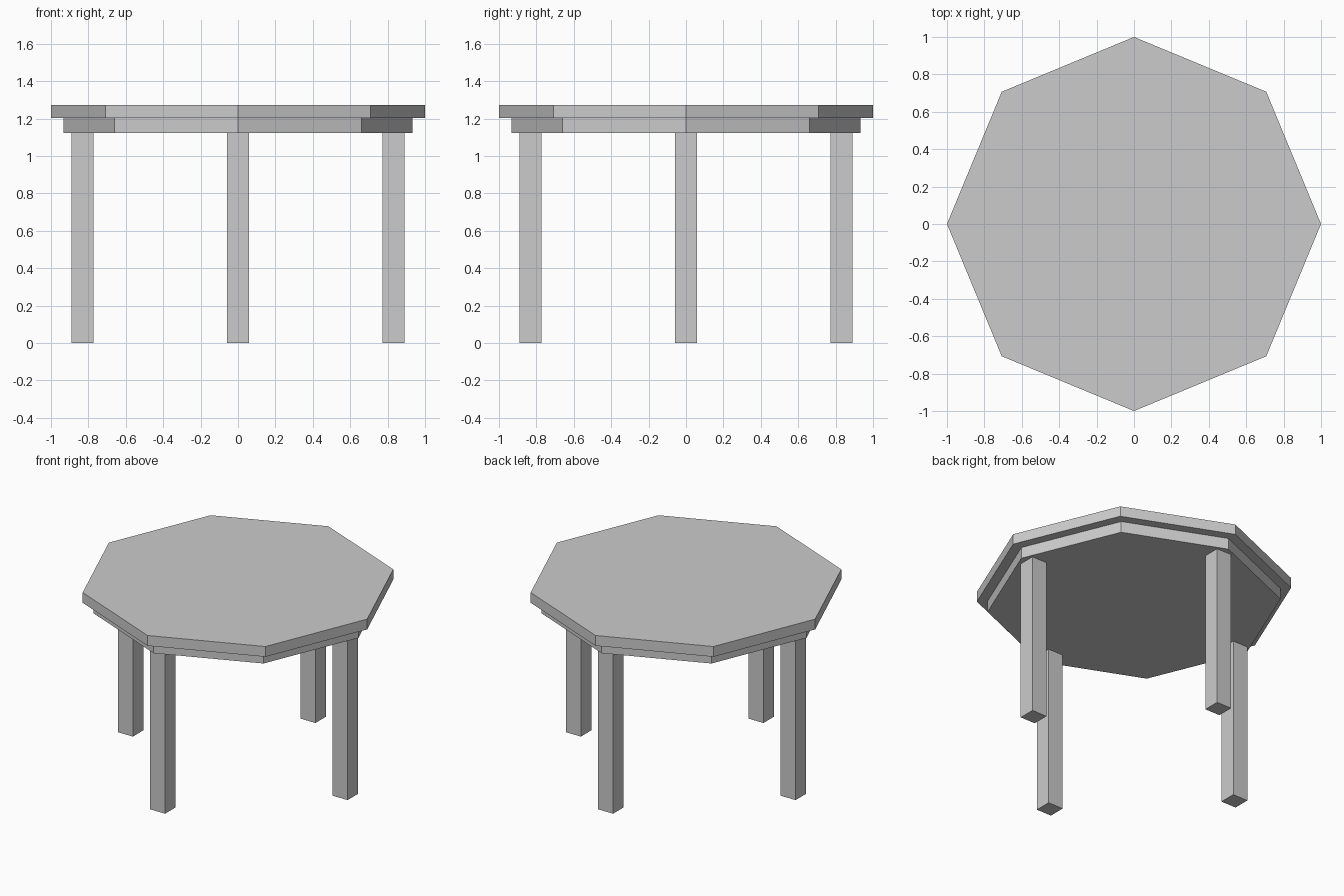
import bpy
from math import cos, sin, pi

if "Cube" in bpy.data.objects:
    bpy.data.objects.remove(bpy.data.objects["Cube"], do_unlink=True)

# Single plain grey material
GREY = (0.6, 0.6, 0.6, 1.0)
grey = bpy.data.materials.new("plain_grey")
grey.use_nodes = True
grey.diffuse_color = GREY
grey.node_tree.nodes["Principled BSDF"].inputs["Base Color"].default_value = GREY

APRON_Z, SLAB_Z, TOP_Z = 1.124, 1.202, 1.274
LEG_WIDTH, LEG_RADIUS = 0.116, 0.831


def finish(name):
    obj = bpy.context.object
    obj.name = obj.data.name = name
    obj.data.materials.append(grey)
    return obj


def octagon(name, radius, z0, z1):
    bpy.ops.mesh.primitive_cylinder_add(
        vertices=8, radius=radius, depth=z1 - z0, location=(0, 0, (z0 + z1) / 2))
    return finish(name)


# Table top with a slightly narrower apron below it
octagon("table_top", 1.0, SLAB_Z, TOP_Z)
octagon("apron", 0.932, APRON_Z, SLAB_Z)

# Four square legs under alternate corners
for i, side in enumerate(("left", "back", "right", "front")):
    angle = i * pi / 2
    bpy.ops.mesh.primitive_cube_add(
        size=1, location=(LEG_RADIUS * cos(angle), LEG_RADIUS * sin(angle), APRON_Z / 2))
    leg = finish(side + "_leg")
    leg.scale = (LEG_WIDTH, LEG_WIDTH, APRON_Z)
    bpy.ops.object.transform_apply(location=False, rotation=False, scale=True)
